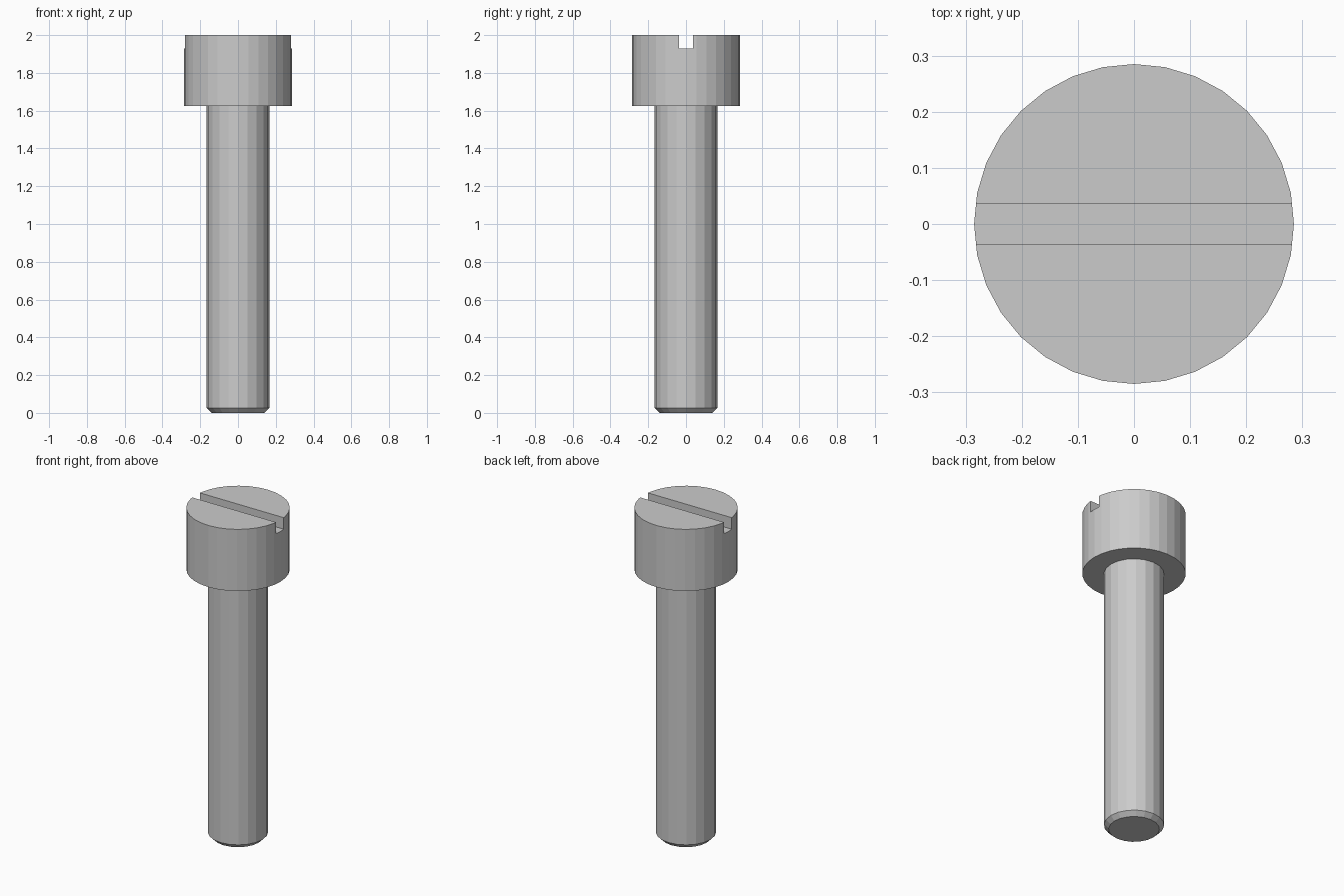
import bpy
import bmesh
from math import cos, sin, tau

if "Cube" in bpy.data.objects:
    bpy.data.objects.remove(bpy.data.objects["Cube"], do_unlink=True)

steel = bpy.data.materials.new("steel grey")
steel.use_nodes = True
steel.diffuse_color = (0.6, 0.6, 0.6, 1)
steel.node_tree.nodes["Principled BSDF"].inputs["Base Color"].default_value = (0.6, 0.6, 0.6, 1)


def add_object(name, bm):
    bmesh.ops.recalc_face_normals(bm, faces=bm.faces[:])
    mesh = bpy.data.meshes.new(name)
    bm.to_mesh(mesh)
    bm.free()
    mesh.materials.append(steel)
    obj = bpy.data.objects.new(name, mesh)
    bpy.context.collection.objects.link(obj)
    return obj


def turned(name, profile, sides):
    """Closed solid of revolution from (radius, height) pairs."""
    bm = bmesh.new()
    rings = [[bm.verts.new((r * cos(tau * i / sides), r * sin(tau * i / sides), z))
              for i in range(sides)] for r, z in profile]
    for low, high in zip(rings, rings[1:]):
        for i in range(sides):
            j = (i + 1) % sides
            bm.faces.new((low[i], low[j], high[j], high[i]))
    bm.faces.new(rings[0])
    bm.faces.new(rings[-1])
    return add_object(name, bm)


# Shank with chamfered tip
turned("shank", [(0.14, 0), (0.166, 0.026), (0.166, 1.625)], 20)

# Cylindrical head
head = turned("head", [(0.285, 1.625), (0.285, 2)], 32)

# Screwdriver slot cut across the head
bm = bmesh.new()
bmesh.ops.create_cube(bm, size=1)
bmesh.ops.scale(bm, vec=(1, 0.073, 0.14), verts=bm.verts[:])
bmesh.ops.translate(bm, vec=(0, 0, 2), verts=bm.verts[:])
cutter = add_object("slot_cutter", bm)
cutter.hide_render = True

slot = head.modifiers.new("slot", "BOOLEAN")
slot.operation = "DIFFERENCE"
slot.solver = "EXACT"
slot.object = cutter
bpy.context.view_layer.objects.active = head
bpy.ops.object.modifier_apply(modifier=slot.name)
bpy.data.objects.remove(cutter, do_unlink=True)
